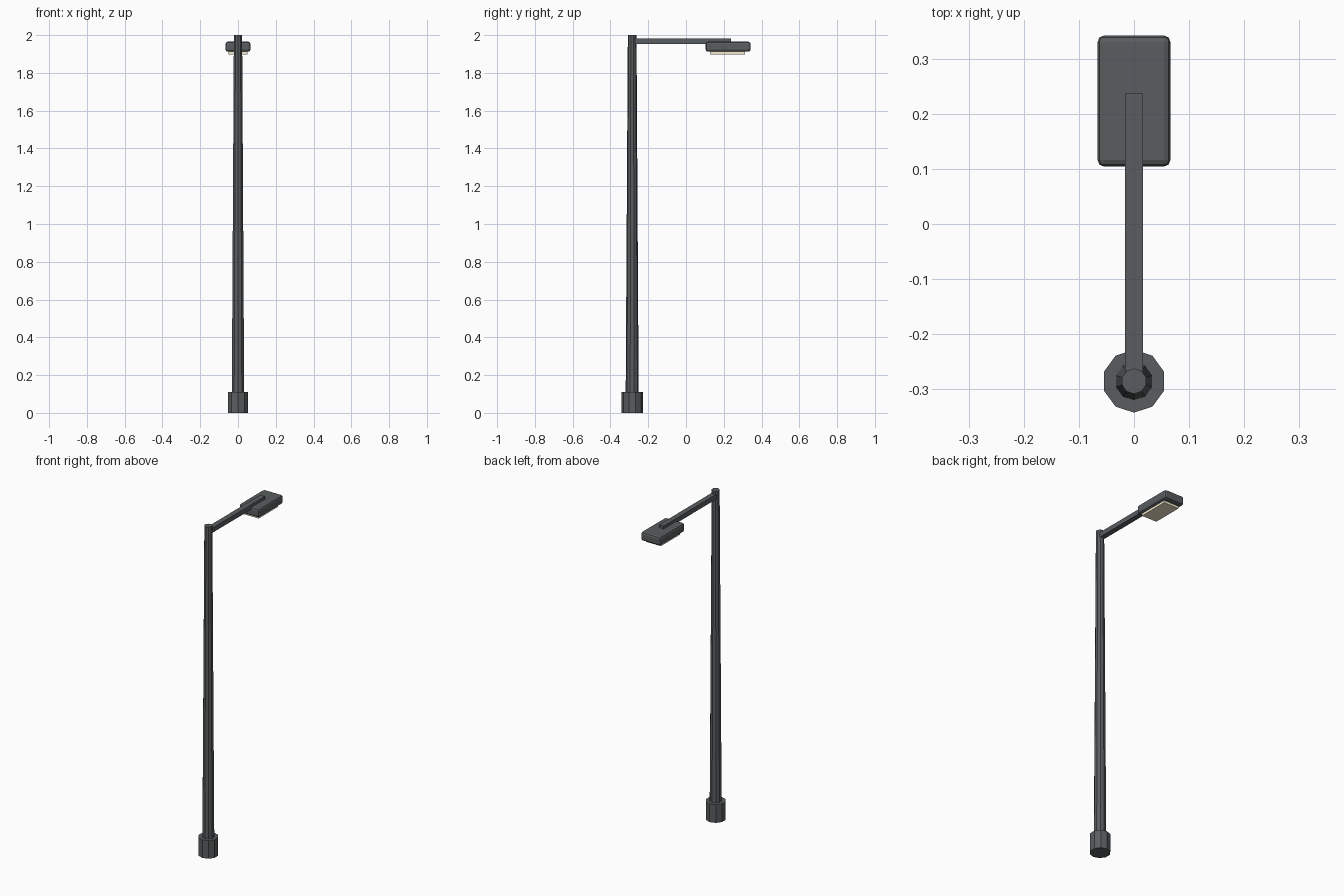
import bpy, math

if "Cube" in bpy.data.objects:
    bpy.data.objects.remove(bpy.data.objects["Cube"])

def material(name, color):
    m = bpy.data.materials.new(name)
    m.diffuse_color = color
    m.use_nodes = True
    m.node_tree.nodes["Principled BSDF"].inputs["Base Color"].default_value = m.diffuse_color
    return m

metal = material("dark_metal", (0.10, 0.11, 0.115, 1))
glow = material("warm_lens", (0.9, 0.82, 0.62, 1))
POLE_Y = -0.285

def column(name, r1, r2, z0, z1):
    # ten-sided, with a corner pointing along y
    bpy.ops.mesh.primitive_cone_add(vertices=10, radius1=r1, radius2=r2, depth=z1 - z0,
                                    location=(0, POLE_Y, (z0 + z1) / 2))
    o = bpy.context.object
    o.name = name
    o.data.materials.append(metal)
    return o

def box(name, x, y0, y1, z0, z1, mat, bevel=0):
    bpy.ops.mesh.primitive_cube_add(size=1, location=(0, (y0 + y1) / 2, (z0 + z1) / 2))
    o = bpy.context.object
    o.name = name
    o.scale = (2 * x, y1 - y0, z1 - z0)
    bpy.ops.object.transform_apply(location=False, rotation=False, scale=True)
    o.data.materials.append(mat)
    if bevel:
        b = o.modifiers.new("rounded_edges", 'BEVEL')
        b.width = bevel
        b.segments = 2
    return o

# Base collar and tapered pole
column("base_collar", 0.057, 0.057, 0, 0.11)
column("pole", 0.035, 0.023, 0, 2.0)

# Arm, lamp housing and lens
box("arm", 0.016, POLE_Y, 0.237, 1.953, 1.982, metal)
box("lamp_housing", 0.066, 0.104, 0.342, 1.912, 1.965, metal, 0.012)
box("lens", 0.05, 0.127, 0.313, 1.898, 1.92, glow)
